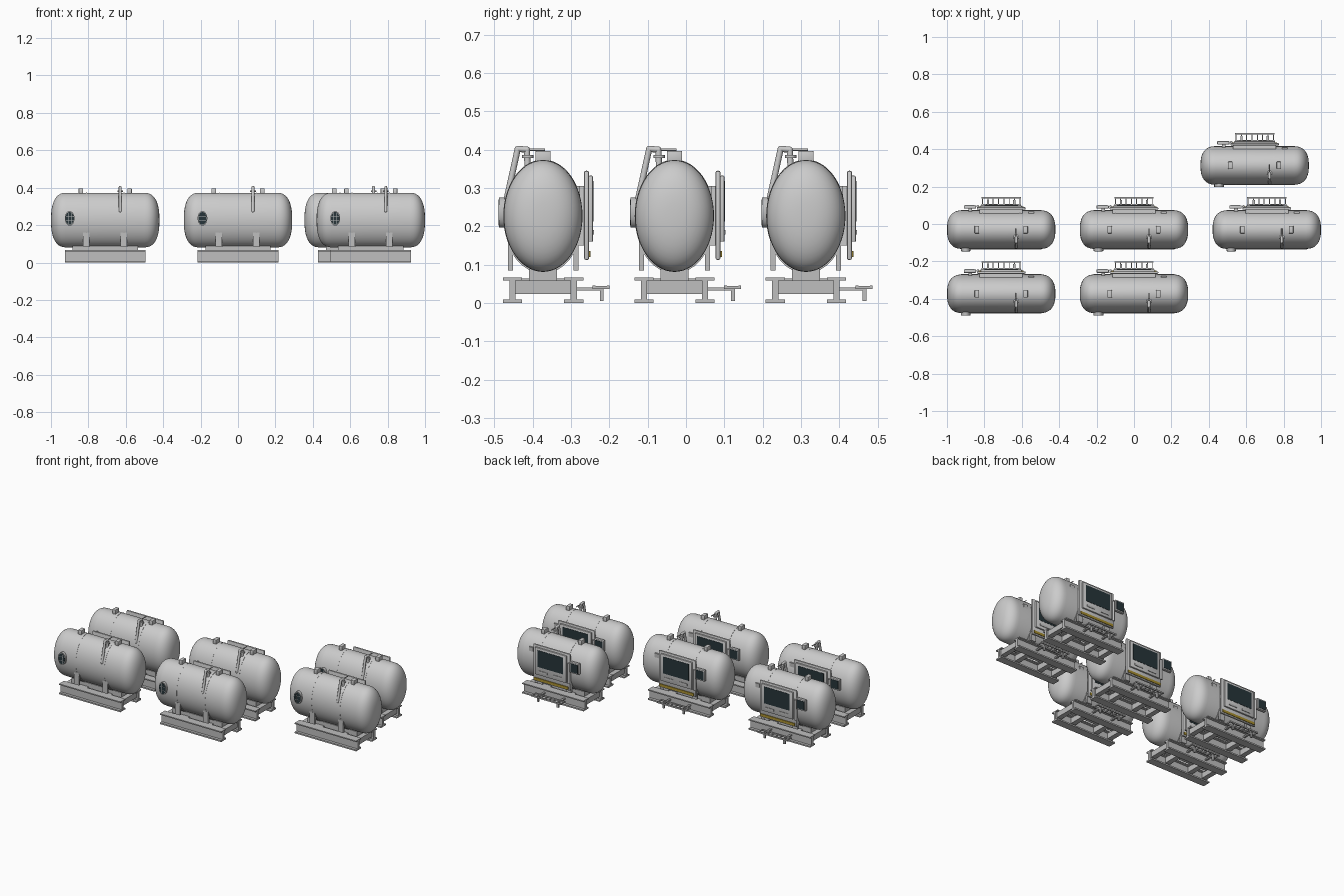
import bpy, bmesh, math
from mathutils import Matrix, Vector

cube = bpy.data.objects.get("Cube")
if cube:
    bpy.data.objects.remove(cube)


def material(name, colour):
    m = bpy.data.materials.new(name)
    m.use_nodes = True
    m.diffuse_color = (*colour, 1)
    m.node_tree.nodes["Principled BSDF"].inputs["Base Color"].default_value = (*colour, 1)
    return m


SHELL = material("light grey", (0.6, 0.6, 0.6))
FRAME = material("mid grey", (0.52, 0.52, 0.52))
GLASS = material("dark teal", (0.02, 0.035, 0.042))
YELLOW = material("safety yellow", (0.4, 0.28, 0.03))

RY, RZ, MID = 0.103, 0.146, 0.227   # elliptical tank section and axis height
parts = []


def finish(name, bm, mat):
    bmesh.ops.recalc_face_normals(bm, faces=bm.faces)
    mesh = bpy.data.meshes.new(name)
    bm.to_mesh(mesh)
    bm.free()
    mesh.materials.append(mat)
    mesh.shade_smooth()
    mesh.set_sharp_from_angle(angle=math.radians(35))
    obj = bpy.data.objects.new(name, mesh)
    bpy.context.collection.objects.link(obj)
    parts.append(obj)
    return obj


def boxes(name, mat, *ranges, bevel=0):
    """Each range is ((x0, x1), (y0, y1), (z0, z1))."""
    bm = bmesh.new()
    for r in ranges:
        size = [b - a for a, b in r]
        centre = Vector([(a + b) / 2 for a, b in r])
        bmesh.ops.create_cube(bm, size=1, matrix=Matrix.Translation(centre) @ Matrix.Diagonal((*size, 1)))
    if bevel:
        bmesh.ops.bevel(bm, geom=bm.edges[:], offset=bevel, segments=2, affect='EDGES', profile=0.5)
    return finish(name, bm, mat)


def around(c, half):
    return (c - half, c + half)


def lathe(name, mat, profile, scale=1.0):
    """Spin (x, radius) pairs about the tank axis, squashed to its section."""
    bm = bmesh.new()
    verts = [bm.verts.new((x, 0, r)) for x, r in profile]
    edges = [bm.edges.new(pair) for pair in zip(verts, verts[1:])]
    bmesh.ops.spin(bm, geom=verts + edges, axis=(1, 0, 0), cent=(0, 0, 0),
                   angle=math.tau, steps=56, use_duplicate=False)
    bmesh.ops.remove_doubles(bm, verts=bm.verts, dist=0.00005)
    bmesh.ops.scale(bm, vec=(1, RY * scale, RZ * scale), verts=bm.verts)
    bmesh.ops.translate(bm, vec=(0, 0, MID), verts=bm.verts)
    return finish(name, bm, mat)


def disc(name, mat, centre, rx, rz, depth):
    """Elliptical disc facing the front."""
    bm = bmesh.new()
    bmesh.ops.create_cone(bm, cap_ends=True, segments=32, radius1=1, radius2=1, depth=1,
                          matrix=Matrix.Translation(centre) @ Matrix.Diagonal((rx, depth, rz, 1))
                          @ Matrix.Rotation(math.pi / 2, 4, 'X'))
    return finish(name, bm, mat)


def pipe(name, mat, radius, *points):
    """Round tube made of cylinders with ball joints."""
    bm = bmesh.new()
    points = [Vector(p) for p in points]
    for a, b in zip(points, points[1:]):
        d = b - a
        turn = d.to_track_quat('Z', 'Y').to_matrix().to_4x4()
        bmesh.ops.create_cone(bm, cap_ends=True, segments=12, radius1=radius, radius2=radius,
                              depth=d.length, matrix=Matrix.Translation((a + b) / 2) @ turn)
    for p in points[1:-1]:
        bmesh.ops.create_uvsphere(bm, u_segments=12, v_segments=8, radius=radius,
                                  matrix=Matrix.Translation(p))
    return finish(name, bm, mat)


# Tank shell with flattened domed ends
steps = [i * math.pi / 20 for i in range(11)]
dome = [(0.21 + 0.08 * max(math.cos(t), 0) ** 0.85, math.sin(t) ** 0.8) for t in steps]
lathe("tank_shell", SHELL, [(-x, r) for x, r in dome] + dome[::-1])

# Weld bands
for side, x in (("right", -0.1), ("left", 0.1)):
    w = 0.002
    lathe(side + "_weld_band", SHELL, [(x - w, 0.99), (x - w, 1), (x + w, 1), (x + w, 0.99)], 1.008)

# Saddle plates, cradle and lifting lugs
saddles, lugs = [], []
for x in (-0.102, 0.098):
    for y in (-0.0855, 0.0855):
        saddles.append((around(x, 0.0175), around(y, 0.0065), (0.085, 0.17)))
for x in (-0.13, 0.13):
    lugs.append((around(x, 0.012), around(0, 0.02), (0.365, 0.397)))
boxes("saddle_plates", FRAME, *saddles)
boxes("lifting_lugs", SHELL, *lugs, bevel=0.003)
boxes("tank_cradle", FRAME, ((-0.175, 0.175), (-0.037, 0.037), (0.056, 0.088)))
for side, x in (("right", -0.1), ("left", 0.1)):
    bm = bmesh.new()
    arc = [math.radians(a) for a in range(210, 331, 10)]
    rows = [[bm.verts.new((x + dx, RY * k * math.cos(a), MID + RZ * k * math.sin(a))) for a in arc]
            for dx, k in ((-0.018, 0.99), (-0.018, 1.03), (0.018, 1.03), (0.018, 0.99))]
    for r0, r1 in zip(rows, rows[1:]):
        for i in range(len(arc) - 1):
            bm.faces.new((r0[i], r0[i + 1], r1[i + 1], r1[i]))
    finish(side + "_saddle_strap", bm, FRAME)

# Skid: two I-beams joined by cross members
for side, y in (("front", -0.08), ("back", 0.08)):
    length = (-0.216, 0.216)
    boxes(side + "_skid_beam", FRAME,
          (length, around(y, 0.025), (0, 0.009)),
          (length, around(y, 0.008), (0.009, 0.059)),
          (length, around(y, 0.025), (0.059, 0.066)))
cross = []
for x in (-0.19, -0.085, 0.085, 0.19):
    cross.append((around(x, 0.016), (-0.073, 0.073), (0.023, 0.058)))
boxes("skid_cross_members", FRAME, *cross)
boxes("cradle_plates", FRAME, *[(around(x, 0.03), (-0.066, 0.066), (0.058, 0.064)) for x in (-0.085, 0.085)])

# Slatted step behind the skid
step = [((-0.105, 0.105), around(y, 0.0035), (0.036, 0.045)) for y in (0.133, 0.17)]
step += [(around(-0.1 + i * 0.0286, 0.0025), (0.133, 0.17), (0.037, 0.044)) for i in range(8)]
for x in (-0.07, 0.07):
    step.append((around(x, 0.006), (0.085, 0.15), (0.032, 0.04)))
    step.append((around(x, 0.006), (0.148, 0.158), (0.005, 0.04)))
boxes("rear_step", FRAME, *step)

# Rear hatch: collar, flange, door, window and fittings
boxes("hatch_collar", SHELL, ((-0.115, 0.115), (0.05, 0.11), (0.15, 0.305)))
boxes("hatch_flange", SHELL, ((-0.13, 0.13), (0.107, 0.12), (0.112, 0.345)), bevel=0.005)
boxes("hatch_door", SHELL, ((-0.11, 0.11), (0.118, 0.13), (0.16, 0.332)), bevel=0.003)
boxes("hatch_window", GLASS, ((-0.09, 0.09), (0.128, 0.1315), (0.212, 0.318)))
grooves = [(around(x, 0.03), (0.128, 0.133), (0.178, 0.19)) for x in (-0.05, 0.05)]
boxes("hatch_vents", FRAME, *grooves)
boxes("warning_strip", YELLOW, ((-0.12, 0.12), (0.118, 0.124), (0.12, 0.136)))
pipe("hatch_hinge", FRAME, 0.007, (-0.125, 0.124, 0.16), (-0.125, 0.124, 0.29))

# Control screen and small rating plate on the back
boxes("control_box", SHELL, ((-0.2, -0.135), (0.112, 0.13), (0.235, 0.305)), bevel=0.003)
boxes("control_bracket", FRAME, ((-0.175, -0.155), (0.07, 0.114), (0.255, 0.275)))
boxes("control_screen", GLASS, ((-0.193, -0.142), (0.128, 0.132), (0.243, 0.297)))
boxes("rating_plate", FRAME, ((0.145, 0.175), (0.08, 0.096), (0.275, 0.305)))

# Front porthole
disc("porthole_rim", FRAME, (-0.19, -0.106, 0.236), 0.026, 0.039, 0.018)
disc("porthole_glass", GLASS, (-0.19, -0.1135, 0.236), 0.0225, 0.034, 0.005)
bars = [(around(-0.19 + d, 0.0008), (-0.1165, -0.115), around(0.236, 0.03)) for d in (-0.008, 0.008)]
bars += [(around(-0.19, 0.02), (-0.1165, -0.115), around(0.236 + d, 0.0008)) for d in (-0.012, 0.012)]
boxes("porthole_bars", FRAME, *bars)

# Relief pipe with valve handle
pipe("relief_pipe", SHELL, 0.008, (0.08, -0.04, 0.34), (0.08, -0.042, 0.4),
     (0.08, -0.066, 0.402), (0.08, -0.094, 0.275), (0.08, -0.08, 0.265))
pipe("valve_flange", SHELL, 0.015, (0.08, -0.04, 0.378), (0.08, -0.04, 0.386))
pipe("valve_handle", FRAME, 0.003, (0.08, -0.042, 0.4), (0.08, 0.005, 0.4))

# Six identical units
spots = [(x, y) for y in (-0.373, -0.03) for x in (-0.71, 0)] + [(0.71, -0.03), (0.645, 0.313)]
for number, (x, y) in enumerate(spots, 1):
    for part in parts:
        obj = part if number == 1 else part.copy()
        if number > 1:
            obj.name = f"{part.name}_{number}"
            bpy.context.collection.objects.link(obj)
        obj.location = (x, y, 0)
